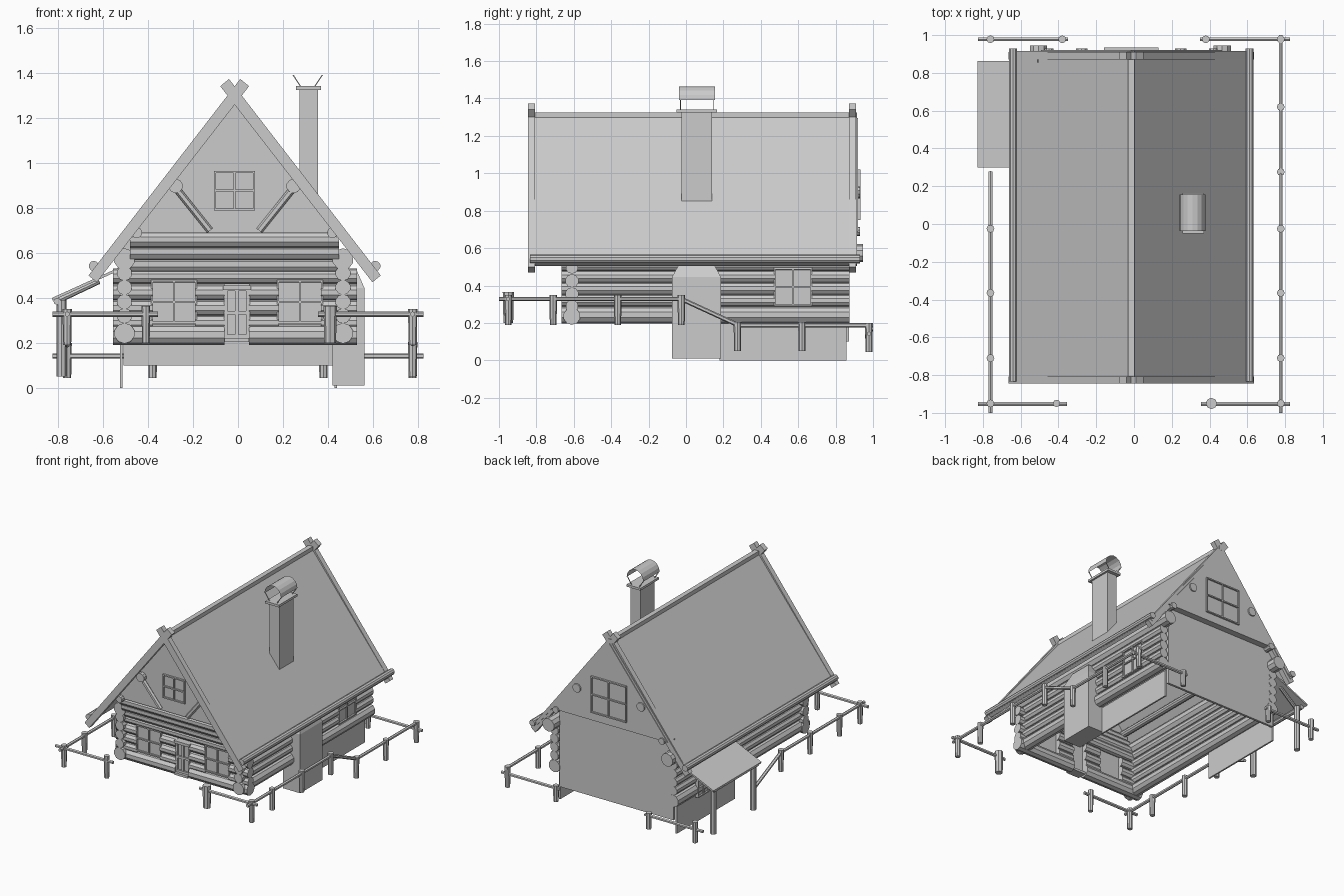
import bpy, bmesh, math
from mathutils import Vector, Matrix

if "Cube" in bpy.data.objects:
    bpy.data.objects.remove(bpy.data.objects["Cube"])

CX = -0.015          # centre line of the house


def finish(name, bm):
    bmesh.ops.recalc_face_normals(bm, faces=bm.faces)
    me = bpy.data.meshes.new(name)
    bm.to_mesh(me)
    bm.free()
    ob = bpy.data.objects.new(name, me)
    bpy.context.collection.objects.link(ob)
    return ob


def add_box(bm, lo, hi):
    lo, hi = Vector(lo), Vector(hi)
    m = Matrix.Translation((lo + hi) / 2) @ Matrix.Diagonal((*(hi - lo), 1))
    bmesh.ops.create_cube(bm, size=1, matrix=m)


def box(name, lo, hi):
    bm = bmesh.new()
    add_box(bm, lo, hi)
    return finish(name, bm)


def log(name, a, b, r, r2=None, sides=10):
    a, b = Vector(a), Vector(b)
    d = b - a
    bm = bmesh.new()
    m = Matrix.Translation((a + b) / 2) @ d.to_track_quat('Z', 'Y').to_matrix().to_4x4()
    bmesh.ops.create_cone(bm, cap_ends=True, segments=sides, radius1=r,
                          radius2=r2 or r, depth=d.length, matrix=m)
    return finish(name, bm)


def prism(name, profile, y0, y1):
    """Extrude an (x, z) outline along y."""
    bm = bmesh.new()
    f = bm.faces.new([bm.verts.new((x, y0, z)) for x, z in profile])
    ext = bmesh.ops.extrude_face_region(bm, geom=[f])['geom']
    bmesh.ops.translate(bm, vec=(0, y1 - y0, 0),
                        verts=[v for v in ext if isinstance(v, bmesh.types.BMVert)])
    return finish(name, bm)


def window(name, loc, w, h, turn=0, t=0.009, rows=2):
    """Pane with frame and glazing bars, facing -y before turning."""
    bm = bmesh.new()
    add_box(bm, (-w/2, 0, -h/2), (w/2, 0.012, h/2))
    for x in (-w/2 + t/2, 0, w/2 - t/2):
        add_box(bm, (x - t/2, -0.01, -h/2), (x + t/2, 0.005, h/2))
    for i in range(rows + 1):
        z = -h/2 + t/2 + i * (h - t) / rows
        add_box(bm, (-w/2, -0.012, z - t/2), (w/2, 0.005, z + t/2))
    bm.transform(Matrix.Translation(loc) @ Matrix.Rotation(math.radians(turn), 4, 'Z'))
    return finish(name, bm)


# Roof slabs, crossed barge boards and eave logs
K = 1.264            # roof slope
for s, side in ((-1, "left"), (1, "right")):
    prism(f"roof_{side}", [(CX, 1.32), (CX + s*0.635, 1.32 - K*0.635),
                           (CX + s*0.615, 0.505), (CX, 1.29)], -0.815, 0.915)
    for end, y0, y1 in (("front", -0.845, -0.807), ("back", 0.872, 0.91)):
        prism(f"barge_board_{side}_{end}",
              [(CX - s*0.025, 1.374), (CX - s*0.064, 1.342),
               (CX + s*0.613, 0.47), (CX + s*0.65, 0.50)], y0, y1)
    log(f"eave_log_{side}", (CX + s*0.626, -0.835, 0.542), (CX + s*0.626, 0.93, 0.542), 0.023)
    # Purlins under the roof
    for n, dx, z, r in (("upper", 0.262, 0.898, 0.032), ("lower", 0.435, 0.69, 0.024)):
        log(f"purlin_{n}_{side}", (CX + s*dx, -0.75, z), (CX + s*dx, 0.93, z), r)
    # Gable braces
    log(f"gable_brace_{side}", (CX + s*0.262, -0.73, 0.89), (CX + s*0.11, -0.725, 0.70), 0.016, sides=6)
box("ridge_board", (CX - 0.018, -0.81, 1.29), (CX + 0.018, 0.915, 1.326))

# Gables and back wall
gable = [(CX, 1.295), (CX + 0.478, 0.69), (CX - 0.478, 0.69)]
prism("front_gable", gable, -0.72, -0.67)
prism("back_gable", gable, 0.87, 0.92)
window("front_gable_window", (CX, -0.722, 0.877), 0.182, 0.174)
window("back_gable_window", (CX, 0.922, 0.885), 0.29, 0.27, 180)
box("back_wall", (-0.51, 0.855, 0.10), (0.425, 0.872, 0.70))
for x, side in ((-0.52, "left"), (0.435, "right")):
    box(f"foundation_{side}", (x - 0.006, 0.18, 0.0), (x + 0.006, 0.857, 0.2))

# Side wall logs, opened for the window on the right side
side_rows = [(0.573, 0.048), (0.51, 0.034), (0.447, 0.034), (0.383, 0.034),
             (0.32, 0.034), (0.243, 0.046)]
for x, side in ((-0.505, "left"), (0.467, "right")):
    for i, (z, r) in enumerate(side_rows):
        spans = [(-0.665, 0.945 if i == 0 else 0.875)]
        if side == "right" and 0.29 < z < 0.5:
            spans = [(-0.665, 0.475), (0.67, 0.875)]
        for j, (a, b) in enumerate(spans):
            log(f"side_log_{side}_{i}_{j}", (x, a, z), (x, b, z), r)
window("right_window", (0.487, 0.572, 0.393), 0.205, 0.205, 90)
window("left_door", (-0.543, 0.58, 0.32), 0.13, 0.26, -90)

# Front wall logs, split around the windows and the door
for i, (z, r) in enumerate([(0.497, 0.034), (0.425, 0.036), (0.355, 0.036),
                            (0.29, 0.034), (0.236, 0.046)]):
    if i == 0:
        spans = [(-0.555, 0.53)]
    elif i == 4:
        spans = [(-0.555, -0.06), (0.05, 0.53)]
    else:
        spans = [(-0.555, -0.38), (-0.19, -0.06), (0.05, 0.18), (0.37, 0.53)]
    for j, (a, b) in enumerate(spans):
        log(f"front_log_{i}_{j}", (a, -0.61, z), (b, -0.61, z), r)
# Upper front logs stepping out to carry the gable
for i, (y, z) in enumerate([(-0.62, 0.55), (-0.645, 0.605), (-0.675, 0.66)]):
    log(f"upper_front_log_{i}", (-0.48, y, z), (0.45, y, z), 0.038)
for x, side in ((-0.284, "left"), (0.276, "right")):
    window(f"front_window_{side}", (x, -0.63, 0.383), 0.205, 0.195)
window("front_door", (-0.005, -0.63, 0.335), 0.115, 0.225, t=0.016)
box("door_lintel", (-0.067, -0.655, 0.435), (0.058, -0.60, 0.455))
box("door_step", (-0.06, -0.66, 0.205), (0.05, -0.59, 0.222))

# Chimney: stepped base outside the right wall, shaft, slab and open arched cap
bm = bmesh.new()
add_box(bm, (0.42, -0.075, 0.01), (0.562, 0.187, 0.445))
top = bmesh.ops.extrude_face_region(bm, geom=[f for f in bm.faces if f.calc_center_median().z > 0.44])
for v in (g for g in top['geom'] if isinstance(g, bmesh.types.BMVert)):
    v.co.z = 0.53
    v.co.y = 0.056 + (v.co.y - 0.056) * 0.65
    v.co.x = min(v.co.x, 0.525)
finish("chimney_base", bm)
box("chimney_shaft", (0.274, -0.025, 0.80), (0.356, 0.14, 1.33))
box("chimney_slab", (0.258, -0.05, 1.325), (0.37, 0.165, 1.342))
bm = bmesh.new()
rows = []
for i in range(9):
    a = math.pi * i / 8
    rows.append([bm.verts.new((0.31 - 0.068*math.cos(a), y, 1.392 + 0.072*math.sin(a)))
                 for y in (-0.037, 0.155)])
for p, q in zip(rows, rows[1:]):
    bm.faces.new((p[0], p[1], q[1], q[0]))
finish("chimney_cap", bm)
for s in (-1, 1):
    for y in (-0.03, 0.148):
        prism("cap_strut", [(0.31 + s*0.034, 1.34), (0.31 + s*0.028, 1.34),
                            (0.31 + s*0.062, 1.392), (0.31 + s*0.068, 1.392)], y - 0.002, y + 0.002)

# Lean-to canopy on the left side
prism("canopy", [(-0.828, 0.40), (-0.53, 0.535), (-0.53, 0.522), (-0.825, 0.388)], 0.30, 0.862)
log("canopy_beam", (-0.805, 0.315, 0.385), (-0.805, 0.83, 0.385), 0.016, sides=8)
log("canopy_rafter", (-0.80, 0.775, 0.39), (-0.62, 0.82, 0.475), 0.014, sides=8)
for y in (0.335, 0.80):
    log("canopy_post", (-0.785, y, 0.05), (-0.785, y, 0.39), 0.022, sides=8)


# Fence following the falling ground
def post(x, y, z0, z1, r=0.018):
    log("fence_post", (x, y, z0), (x, y, z1), r, r * 1.15, sides=8)


def rail(a, b):
    log("fence_rail", a, b, 0.012, sides=6)


for x, side in ((-0.76, -1), (0.777, 1)):
    for y in (-0.95, -0.71, -0.365, -0.025):
        post(x, y, 0.19, 0.35)
    rail((x, -1.0, 0.328), (x, -0.015, 0.328))
    rail((x, -0.025, 0.328), (x, 0.275, 0.19))
    if side > 0:
        for y in (0.275, 0.62):
            post(x, y, 0.05, 0.205)
        rail((x, 0.26, 0.188), (x, 1.0, 0.188))
    # Front and back returns with a gap in the middle
    inner = 0.41 * side
    post(x, 0.978, 0.045, 0.20)
    post(0.38 * side, 0.978, 0.045, 0.165)
    rail((0.825 * side, 0.978, 0.142), (0.35 * side, 0.978, 0.142))
    post(inner, -0.95, 0.2, 0.365, 0.026 if side > 0 else 0.017)
    rail((0.825 * side, -0.953, 0.328), (0.355 * side, -0.953, 0.328))
